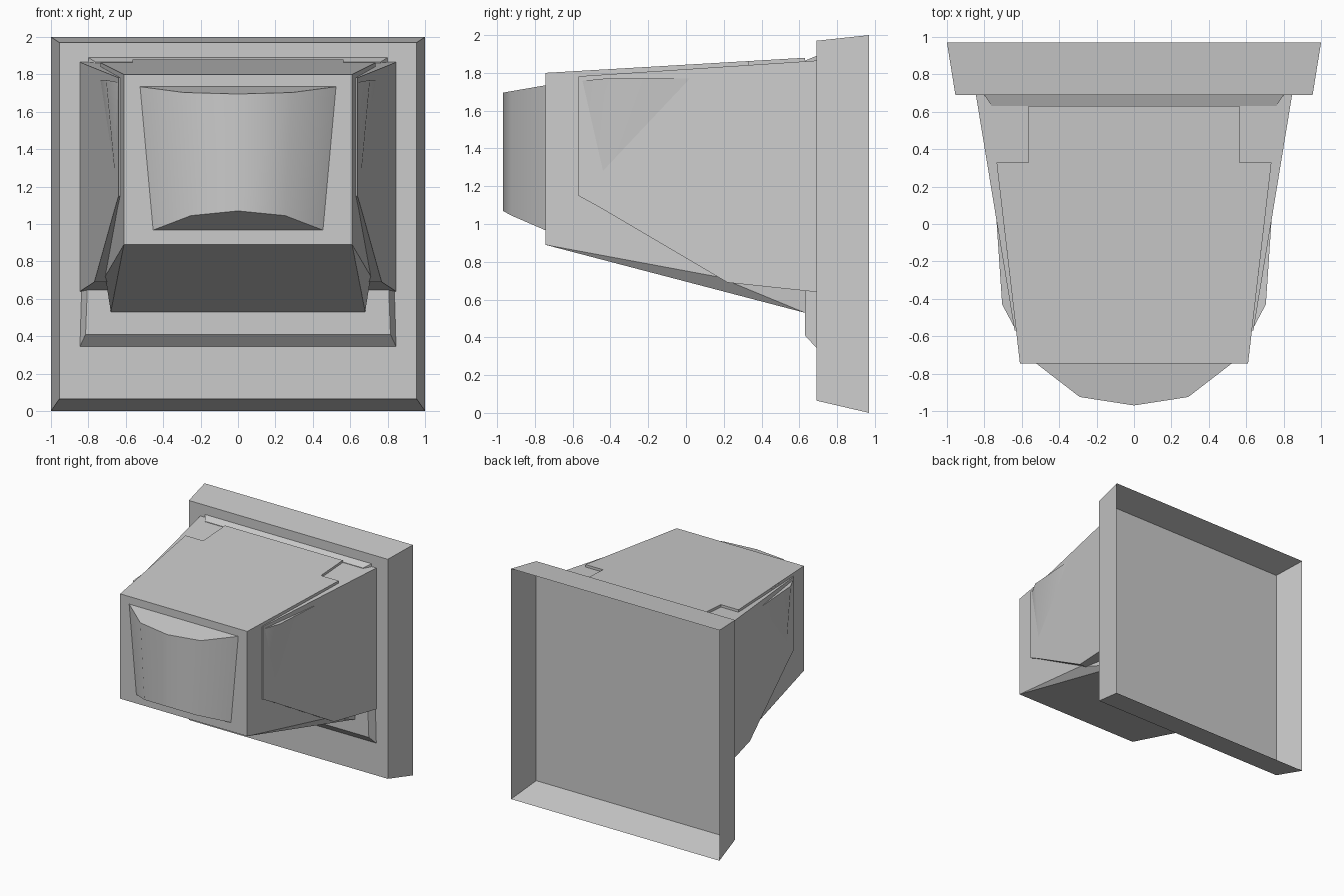
import bpy, bmesh

if "Cube" in bpy.data.objects:
    bpy.data.objects.remove(bpy.data.objects["Cube"])


def finish(bm, name, smooth=None):
    bmesh.ops.recalc_face_normals(bm, faces=bm.faces[:])
    mesh = bpy.data.meshes.new(name)
    bm.to_mesh(mesh)
    bm.free()
    ob = bpy.data.objects.new(name, mesh)
    bpy.context.collection.objects.link(ob)
    if smooth:
        bpy.ops.object.select_all(action='DESELECT')
        ob.select_set(True)
        bpy.context.view_layer.objects.active = ob
        bpy.ops.object.shade_smooth_by_angle(angle=smooth)
    return ob


def hull(name, points, smooth=None):
    """Convex solid around a few points, with flat faces merged."""
    bm = bmesh.new()
    for p in points:
        bm.verts.new(p)
    bmesh.ops.convex_hull(bm, input=bm.verts[:])
    bmesh.ops.dissolve_limit(bm, angle_limit=0.01, verts=bm.verts[:], edges=bm.edges[:])
    return finish(bm, name, smooth)


def both(points):
    """Add the points mirrored across x."""
    return points + [(-x, y, z) for x, y, z in points if x]


def loft(name, ring_a, ring_b, cap_a=True, cap_b=True, smooth=None):
    bm = bmesh.new()
    a = [bm.verts.new(p) for p in ring_a]
    b = [bm.verts.new(p) for p in ring_b]
    n = len(a)
    for i in range(n):
        j = (i + 1) % n
        bm.faces.new((a[i], a[j], b[j], b[i]))
    if cap_a:
        bm.faces.new(a[::-1])
    if cap_b:
        bm.faces.new(b)
    return finish(bm, name, smooth)


def rect(xb, xt, y, z0, z1):
    return [(-xb, y, z0), (xb, y, z0), (xt, y, z1), (-xt, y, z1)]


# wall plate: flared shell, open at the back
plate = loft("wall_plate", rect(.955, .955, .69, .065, 1.97),
             rect(1, 1, .97, 0, 2), cap_b=False)
# make sure the open shell faces outwards
if plate.data.polygons[4].normal.y > 0:
    plate.data.flip_normals()

# low bevelled plinth on the plate
hull("plinth", rect(.815, .76, .63, .41, 1.865) + rect(.845, .80, .69, .345, 1.89))

# main tapered hood
hull("hood", both([(.61, -.745, .89), (.61, -.745, 1.80), (.71, .17, .72),
                   (.68, .63, .53), (.77, .63, 1.85)]))

# thin top panel with notched rear corners
half = [(.61, -.745), (.735, .33), (.565, .33), (.565, .63)]
plan = half + [(-x, y) for x, y in reversed(half)]
top = [(x, y, 1.80 + (y + .745) * .0582) for x, y in plan]
low = [(x, y, z - .03 * (y + .75)) for x, y, z in top]
loft("top_panel", low, top)

# side cheeks and the small swellings on them
profile = [(-.57, 1.15), (-.46, 1.09), (.22, .69), (.69, .64), (.69, 1.865), (-.57, 1.782)]
for s, side in ((1, "right"), (-1, "left")):
    outer = [(s * (.732 + .164 * y), y, z) for y, z in profile]
    inner = [(s * .52, y, z) for y, z in profile]
    loft(side + "_cheek", inner, outer)
    hull(side + "_swelling", [(s * x, y, z) for x, y, z in (
        (.625, -.58, 1.755), (.705, -.43, 1.77), (.738, .06, 1.77),
        (.657, -.44, 1.25), (.60, -.4, 1.75))], smooth=.6)

# bowed front panel
arc = [(-1, -.74, 1.735, .965), (-.547, -.925, 1.703, 1.045), (0, -.97, 1.695, 1.07),
       (.547, -.925, 1.703, 1.045), (1, -.74, 1.735, .965)]
loft("front_bow", [(x * .46, y, b) for x, y, t, b in arc],
     [(x * .53, y, t) for x, y, t, b in arc], smooth=.7)
